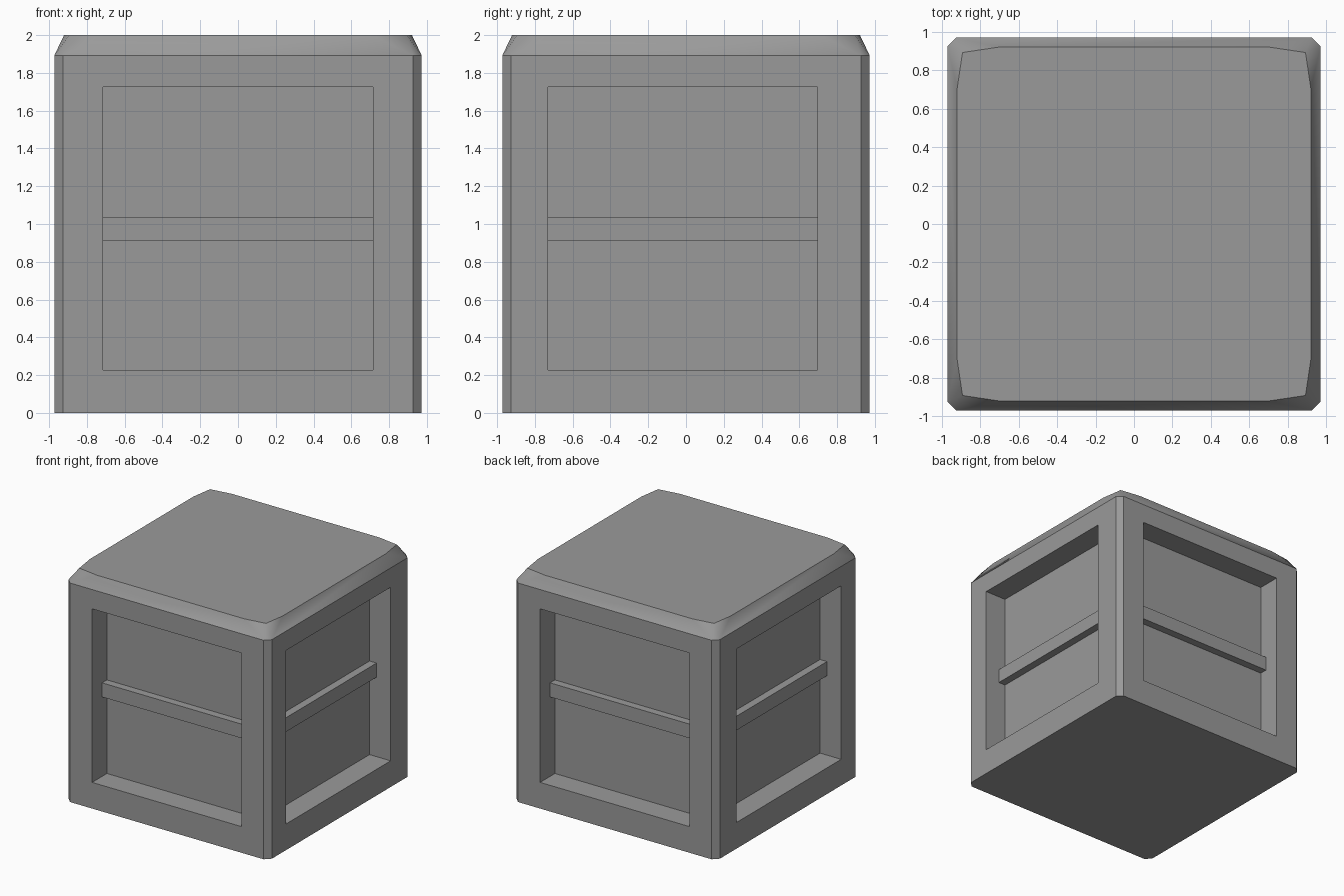
import bpy, bmesh
from math import radians
from mathutils import Matrix, Vector

if "Cube" in bpy.data.objects:
    bpy.data.objects.remove(bpy.data.objects["Cube"])

HALF, CH, RIM_Z, TOP_Z = 0.972, 0.046, 1.893, 2.0
WIN, WIN_Z0, WIN_Z1, DEPTH = 0.714, 0.226, 1.726, 0.202
SHIFT_Y = -0.017          # side windows sit slightly toward the front

grey = bpy.data.materials.new("dark_grey")
grey.diffuse_color = (0.323, 0.323, 0.323, 1)
grey.use_nodes = True
grey.node_tree.nodes["Principled BSDF"].inputs["Base Color"].default_value = grey.diffuse_color


def finish(name, bm):
    me = bpy.data.meshes.new(name)
    bm.to_mesh(me)
    bm.free()
    me.materials.append(grey)
    ob = bpy.data.objects.new(name, me)
    bpy.context.collection.objects.link(ob)
    return ob


def box(name, x0, x1, y0, y1, z0, z1):
    bm = bmesh.new()
    bmesh.ops.create_cube(bm, size=1)
    bmesh.ops.scale(bm, vec=(x1 - x0, y1 - y0, z1 - z0), verts=bm.verts)
    bmesh.ops.translate(bm, vec=((x0 + x1) / 2, (y0 + y1) / 2, (z0 + z1) / 2), verts=bm.verts)
    return finish(name, bm)


# Crate body: chamfered square prism with a tapered lid edge
bm = bmesh.new()
base, rim, top = [], [], []
for k in range(4):
    rot = Matrix.Rotation(radians(90 * k), 3, 'Z')
    def put(x, y, z):
        return bm.verts.new(rot @ Vector((x, y, z)))
    for x, y in ((HALF - CH, -HALF), (HALF, -HALF + CH)):
        base.append(put(x, y, 0))
        rim.append(put(x, y, RIM_Z))
    for x, y in ((0.705, -0.921), (0.893, -0.893), (0.921, -0.705)):
        top.append(put(x, y, TOP_Z))
for i in range(8):
    j = (i + 1) % 8
    bm.faces.new((base[i], base[j], rim[j], rim[i]))
for k in range(4):
    a, b, nxt = rim[2 * k], rim[2 * k + 1], rim[(2 * k + 2) % 8]
    p, c, q = top[3 * k:3 * k + 3]
    bm.faces.new((a, b, c))
    bm.faces.new((a, c, p))
    bm.faces.new((b, q, c))
    bm.faces.new((b, nxt, top[(3 * k + 3) % 12], q))
bm.faces.new(top)
bm.faces.new(base[::-1])
bmesh.ops.recalc_face_normals(bm, faces=bm.faces)
body = finish("crate_body", bm)

# Recessed panel cutters and cross bars on all four sides
inner = HALF - DEPTH
for side, s in (("front", -1), ("back", 1), ("left", -1), ("right", 1)):
    def side_box(name, d0, d1, z0, z1):
        lo, hi = sorted((s * d0, s * d1))
        if side in ("front", "back"):
            return box(name, -WIN, WIN, lo, hi, z0, z1)
        return box(name, lo, hi, SHIFT_Y - WIN, SHIFT_Y + WIN, z0, z1)

    cutter = side_box(side + "_panel_cutter", inner, HALF + 0.2, WIN_Z0, WIN_Z1)
    cutter.hide_render = True
    mod = body.modifiers.new(side + "_recess", 'BOOLEAN')
    mod.operation, mod.solver, mod.object = 'DIFFERENCE', 'EXACT', cutter
    side_box(side + "_cross_bar", inner - 0.01, inner + 0.067, 0.913, 1.035)

# Apply the recesses and remove the cutters
bpy.context.view_layer.objects.active = body
body.select_set(True)
for mod in list(body.modifiers):
    bpy.ops.object.modifier_apply(modifier=mod.name)
for ob in [o for o in bpy.data.objects if o.hide_render]:
    bpy.data.objects.remove(ob)

# Smooth the lid taper around its corners, with crisp rim and top edges
bm = bmesh.new()
bm.from_mesh(body.data)
for f in bm.faces:
    f.smooth = RIM_Z < f.calc_center_median().z < TOP_Z - 0.001
for e in bm.edges:
    e.smooth = all(f.smooth for f in e.link_faces)
bm.to_mesh(body.data)
bm.free()
